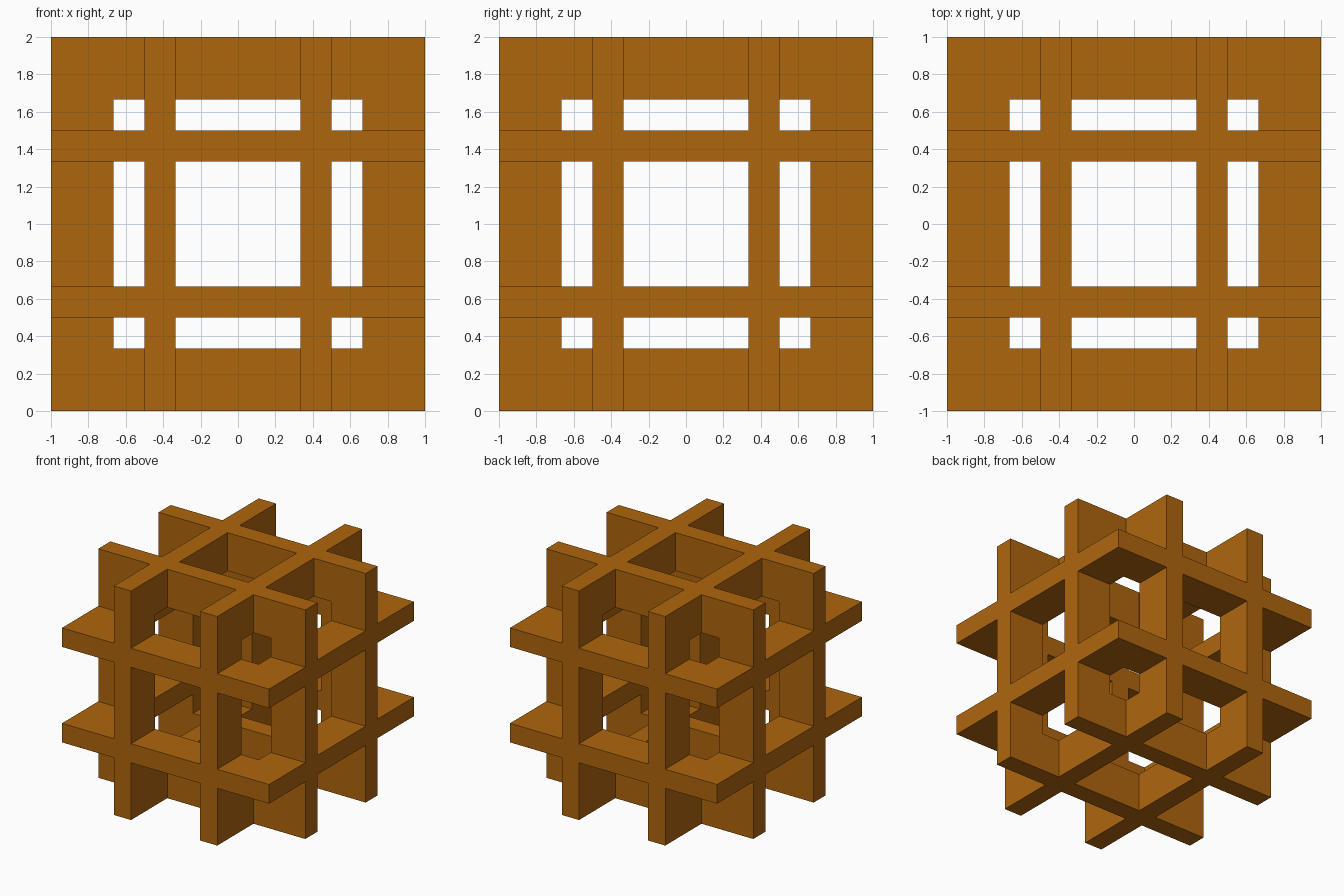
import bpy, bmesh
from math import radians
from mathutils import Matrix, Vector

if "Cube" in bpy.data.objects:
    bpy.data.objects.remove(bpy.data.objects["Cube"])

U = 1 / 6                       # grid unit of the puzzle
OUTER, INNER = 6 * U, 4 * U     # half sizes of a board and its window
NEAR, FAR = 2 * U, 3 * U        # each board lies between these offsets

wood = bpy.data.materials.new("wood")
wood.diffuse_color = (0.43, 0.133, 0.004, 1)
wood.use_nodes = True
wood.node_tree.nodes["Principled BSDF"].inputs["Base Color"].default_value = wood.diffuse_color


def board(name, axis, side):
    """Square board with a square window, perpendicular to the given axis."""
    bm = bmesh.new()
    corners = [(-1, -1), (1, -1), (1, 1), (-1, 1)]
    ring = lambda r, z: [bm.verts.new((x * r, y * r, z)) for x, y in corners]
    lo, hi = sorted((side * NEAR, side * FAR))
    loops = [ring(OUTER, lo), ring(OUTER, hi), ring(INNER, hi), ring(INNER, lo)]
    for i in range(4):
        a, b = loops[i], loops[(i + 1) % 4]
        for k in range(4):
            n = (k + 1) % 4
            bm.faces.new((a[k], a[n], b[n], b[k]))
    turn = {"x": Matrix.Rotation(radians(90), 4, "Y"),
            "y": Matrix.Rotation(radians(90), 4, "X"),
            "z": Matrix.Identity(4)}[axis]
    bm.transform(Matrix.Translation(Vector((0, 0, 1))) @ turn)
    bmesh.ops.recalc_face_normals(bm, faces=bm.faces)
    mesh = bpy.data.meshes.new(name)
    bm.to_mesh(mesh)
    bm.free()
    mesh.materials.append(wood)
    obj = bpy.data.objects.new(name, mesh)
    bpy.context.collection.objects.link(obj)
    return obj


# Three crossing pairs of boards
boards = [board(f"board_{a}_{s}", a, s) for a in "xyz" for s in (-1, 1)]

# Fuse them into one body
body = boards[0]
body.name = body.data.name = "interlocking_boards"
for other in boards[1:]:
    mod = body.modifiers.new("union", "BOOLEAN")
    mod.operation, mod.solver, mod.object = "UNION", "EXACT", other
fused = bpy.data.meshes.new_from_object(
    body.evaluated_get(bpy.context.evaluated_depsgraph_get()))
body.modifiers.clear()
body.data = fused
for other in boards[1:]:
    bpy.data.objects.remove(other)

# Merge leftover coplanar splits
bm = bmesh.new()
bm.from_mesh(fused)
bmesh.ops.remove_doubles(bm, verts=bm.verts, dist=1e-4)
bmesh.ops.dissolve_limit(bm, angle_limit=radians(1), verts=bm.verts, edges=bm.edges)
bm.to_mesh(fused)
bm.free()
